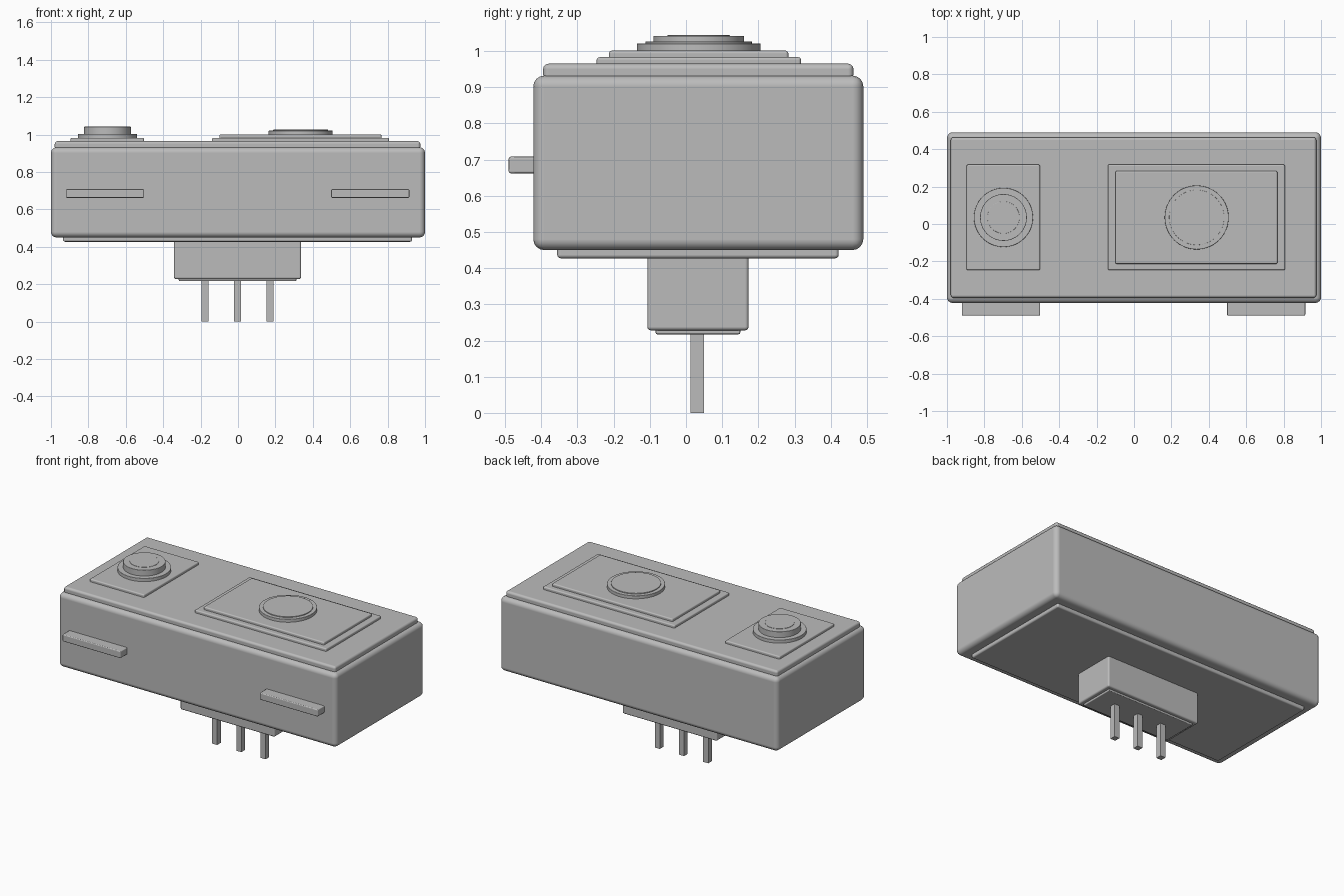
import bpy
import bmesh
from mathutils import Matrix, Vector

cube = bpy.data.objects.get("Cube")
if cube:
    bpy.data.objects.remove(cube, do_unlink=True)

# One grey for the whole device
grey = bpy.data.materials.new("plain_grey")
grey.use_nodes = True
GREY = (0.5, 0.5, 0.5, 1)
grey.diffuse_color = GREY
grey.node_tree.nodes["Principled BSDF"].inputs["Base Color"].default_value = GREY

MID_Y = 0.035  # shared centre line of the stacked parts


def finish(name, bm, bevel, segments):
    mesh = bpy.data.meshes.new(name)
    bm.to_mesh(mesh)
    bm.free()
    mesh.materials.append(grey)
    obj = bpy.data.objects.new(name, mesh)
    bpy.context.collection.objects.link(obj)
    if bevel:
        mod = obj.modifiers.new("rounded_edges", 'BEVEL')
        mod.width = bevel
        mod.segments = segments
        mod.limit_method = 'ANGLE'
        mod.harden_normals = True
    bpy.ops.object.select_all(action='DESELECT')
    obj.select_set(True)
    bpy.context.view_layer.objects.active = obj
    bpy.ops.object.shade_smooth_by_angle()
    return obj


def box(name, x, y, z, bevel=0.0, segments=3):
    """Box from its (min, max) ranges, with rounded edges."""
    lo, hi = Vector((x[0], y[0], z[0])), Vector((x[1], y[1], z[1]))
    bm = bmesh.new()
    matrix = Matrix.Translation((lo + hi) / 2) @ Matrix.Diagonal((hi - lo).to_4d())
    bmesh.ops.create_cube(bm, size=1, matrix=matrix)
    return finish(name, bm, bevel, segments)


def disc(name, x, radius, z, bevel=0.0):
    """Upright cylinder on the shared centre line."""
    bm = bmesh.new()
    bmesh.ops.create_cone(bm, cap_ends=True, segments=64, radius1=radius, radius2=radius,
                          depth=z[1] - z[0],
                          matrix=Matrix.Translation((x, MID_Y, (z[0] + z[1]) / 2)))
    return finish(name, bm, bevel, 2)


# Case: main block, top lid and bottom plate
box("case_body", (-1, 1), (-0.422, 0.49), (0.45, 0.932), 0.03, 4)
box("case_lid", (-0.98, 0.975), (-0.395, 0.463), (0.92, 0.965), 0.015)
box("bottom_plate", (-0.935, 0.93), (-0.356, 0.422), (0.427, 0.47), 0.01)

# Front bars
for side, x in (("right", (-0.92, -0.502)), ("left", (0.498, 0.916))):
    box(side + "_front_bar", x, (-0.49, -0.41), (0.662, 0.708), 0.006, 2)

# Plug block below, with its end plate and three pins
box("plug_block", (-0.342, 0.337), (-0.107, 0.173), (0.228, 0.44), 0.01)
box("plug_end_plate", (-0.317, 0.312), (-0.084, 0.15), (0.217, 0.24), 0.005, 2)
for name, x in (("right", -0.177), ("middle", -0.003), ("left", 0.171)):
    box(name + "_pin", (x - 0.018, x + 0.018), (0.013, 0.05), (0, 0.225))

# Pads on the lid
PAD_Y = (-0.247, 0.318)
box("button_pad", (-0.895, -0.503), PAD_Y, (0.955, 0.983), 0.008)
box("large_pad", (-0.14, 0.807), PAD_Y, (0.955, 0.983), 0.008)
box("large_pad_step", (-0.1, 0.767), (-0.213, 0.283), (0.975, 1.001), 0.008)

# Round dial on the large pad
disc("dial_base", 0.335, 0.171, (0.995, 1.021), 0.002)
disc("dial_face", 0.335, 0.147, (1.015, 1.026), 0.001)

# Round push button on the small pad
disc("button_collar", -0.698, 0.158, (0.975, 1.004), 0.002)
disc("button_cap", -0.698, 0.125, (1.0, 1.042), 0.002)
disc("button_face", -0.698, 0.086, (1.035, 1.044), 0.001)
